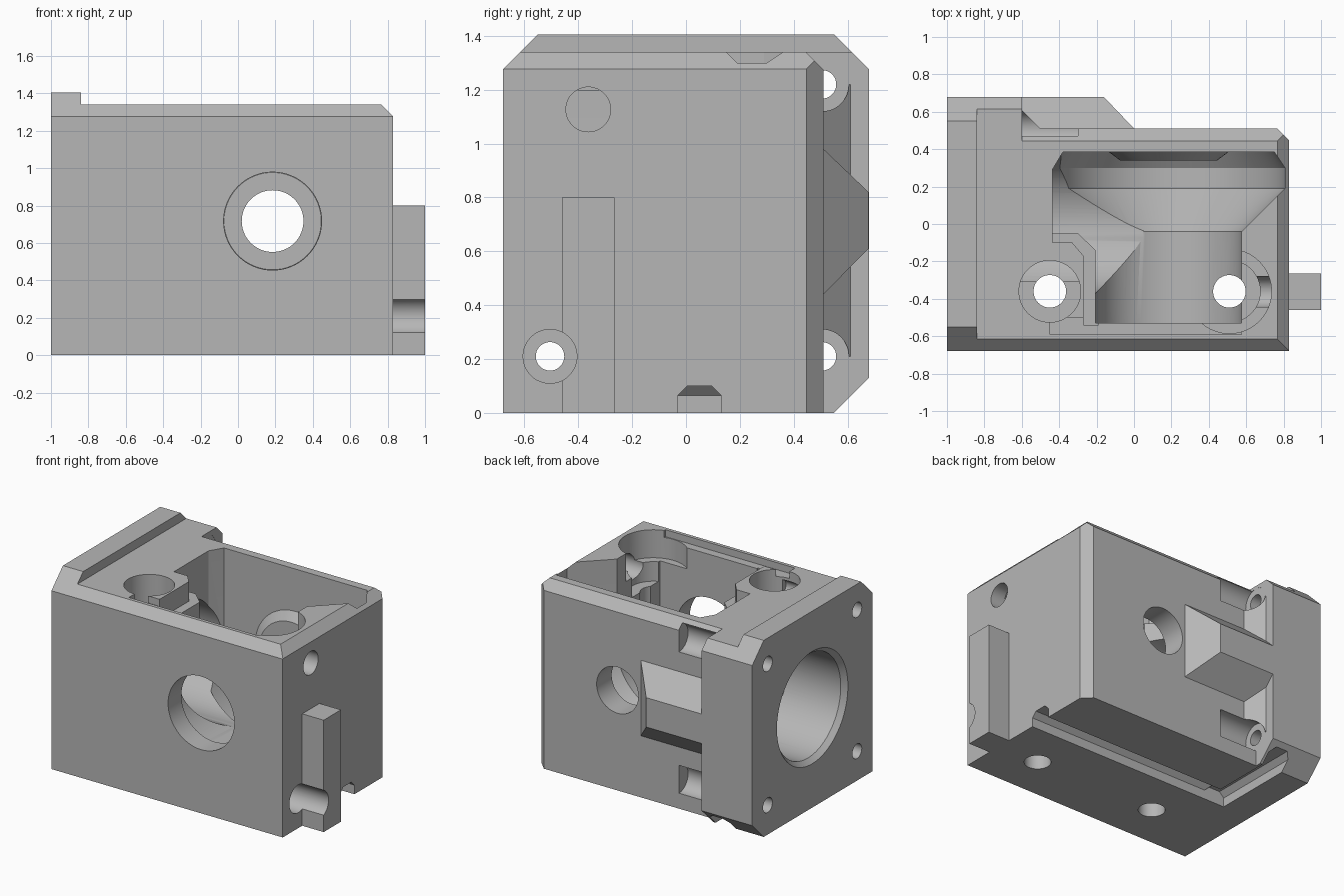
import bpy, bmesh, math
from mathutils import Vector

if "Cube" in bpy.data.objects:
    bpy.data.objects.remove(bpy.data.objects["Cube"], do_unlink=True)

grey = bpy.data.materials.new("plain grey")
grey.use_nodes = True
COLOUR = (0.47, 0.47, 0.47, 1)
grey.diffuse_color = COLOUR
grey.node_tree.nodes["Principled BSDF"].inputs["Base Color"].default_value = COLOUR


def place(axis, u, v, w):
    """Put section coordinates u, v and depth w along the named axis."""
    return Vector({"x": (w, u, v), "y": (u, w, v), "z": (u, v, w)}[axis])


def finish(name, bm):
    bmesh.ops.recalc_face_normals(bm, faces=bm.faces)
    mesh = bpy.data.meshes.new(name)
    bm.to_mesh(mesh)
    bm.free()
    mesh.materials.append(grey)
    obj = bpy.data.objects.new(name, mesh)
    bpy.context.collection.objects.link(obj)
    return obj


def skin(name, rings):
    """Join rings of points into a closed solid."""
    bm = bmesh.new()
    loops = [[bm.verts.new(p) for p in ring] for ring in rings]
    n = len(loops[0])
    for a, b in zip(loops, loops[1:]):
        for i in range(n):
            j = (i + 1) % n
            bm.faces.new((a[i], a[j], b[j], b[i]))
    bm.faces.new(loops[0])
    bm.faces.new(loops[-1])
    return finish(name, bm)


def prism(name, axis, pts, start, end):
    return skin(name, [[place(axis, u, v, w) for u, v in pts] for w in (start, end)])


def box(name, x, y, z):
    return prism(name, "z", [(x[0], y[0]), (x[1], y[0]), (x[1], y[1]), (x[0], y[1])], *z)


def lathe(name, axis, centre, profile, sides=64):
    """Revolve (radius, depth) pairs about an axis."""
    turn = [2 * math.pi * i / sides for i in range(sides)]
    return skin(name, [[place(axis, centre[0] + r * math.cos(t), centre[1] + r * math.sin(t), w)
                        for t in turn] for r, w in profile])


def combine(target, tool, operation):
    mod = target.modifiers.new(operation.lower(), "BOOLEAN")
    mod.operation = operation
    mod.solver = "EXACT"
    mod.object = tool
    with bpy.context.temp_override(object=target, active_object=target):
        bpy.ops.object.modifier_apply(modifier=mod.name)
    bpy.data.objects.remove(tool, do_unlink=True)


def add(tool):
    combine(housing, tool, "UNION")


def cut(tool):
    combine(housing, tool, "DIFFERENCE")


# Housing block with bevelled long top edges
FRONT, BACK, TOP, BEVEL = -0.68, 0.51, 1.34, 0.065
housing = prism("gearbox_housing", "x",
                [(FRONT, 0), (BACK, 0), (BACK, TOP - BEVEL), (BACK - BEVEL, TOP),
                 (FRONT + BEVEL, TOP), (FRONT, TOP - BEVEL)], -0.7, 0.83)

# Bevels on the right end
cut(prism("right_top_bevel", "y", [(0.765, 1.342), (0.9, 1.342), (0.9, 1.207)], -1, 1))
cut(prism("right_back_bevel", "z", [(0.765, 0.512), (0.9, 0.512), (0.9, 0.377)], -1, 2))

# Mounting flange, with a raised ridge at the outer end
def flange(name, height, start, end):
    c = height - 1.275
    return prism(name, "x", [(-0.68, 0), (0.55, 0), (0.68, 0.13), (0.68, 1.275),
                             (0.68 - c, height), (-0.68 + c, height), (-0.68, 1.275)], start, end)

add(flange("flange", TOP, -0.9, -0.6))
add(flange("flange_ridge", 1.405, -1, -0.84))

# Flange fillet and tapered rib on the back
add(prism("flange_fillet", "z", [(-0.62, 0.63), (-0.62, 0.49), (-0.48, 0.49)], 0.21, 1.22))
add(skin("back_rib", [[(-0.65, y, z0), (x, y, z0), (x, y, z1), (-0.65, y, z1)]
                      for x, y, z0, z1 in ((0.01, 0.5, 0.43, 0.99), (-0.16, 0.678, 0.61, 0.82))]))

# Guide rail on the right end
add(box("guide_rail", (0.8, 1), (-0.46, -0.265), (0, 0.8)))

# Stepped gear chamber around the cross shaft
SHAFT = (0.185, 0.717)
cut(lathe("gear_chamber", "y", SHAFT,
          [(0.39, -0.53), (0.39, -0.04), (0.622, 0.19), (0.622, 0.3), (0.565, 0.385)], 96))

# Opening in the top, straight down to the shaft height
cut(prism("top_opening", "z",
          [(-0.437, -0.05), (-0.437, 0.29), (-0.38, 0.385), (0.75, 0.385), (0.807, 0.3),
           (0.807, 0.19), (0.575, -0.04), (0.575, -0.53), (-0.205, -0.53),
           (-0.205, -0.14), (-0.3, -0.05)], SHAFT[1], 1.6))
cut(box("front_lip_slot", (-0.45, 0.575), (-0.59, -0.5), (1.29, 1.6)))
cut(prism("opening_corner", "z", [(-0.437, -0.1), (-0.33, -0.1), (-0.27, -0.17),
                                  (-0.27, -0.54), (-0.19, -0.54), (-0.19, 0), (-0.437, 0)],
          1.2, 1.6))

# Motor bore through the flange
cut(lathe("motor_bore", "x", (0, 0.715),
          [(0.41, -1.01), (0.37, -0.965), (0.37, 0.05)], 96))

# Bearing seat in front, boss and shaft hole at the back
cut(lathe("bearing_seat", "y", SHAFT, [(0.262, -0.8), (0.262, -0.4)]))
add(lathe("shaft_boss", "y", SHAFT, [(0.26, 0.34), (0.32, 0.385), (0.32, 0.42)]))
cut(lathe("shaft_hole", "y", SHAFT, [(0.165, 0.2), (0.165, 0.8)]))

# Vertical screw holes with counterbores
for x, floor in ((-0.45, 0.92), (0.51, 1.0)):
    cut(lathe("vertical_hole", "z", (x, -0.36), [(0.087, -0.1), (0.087, 1.5)]))
    cut(lathe("vertical_counterbore", "z", (x, -0.36), [(0.165, floor), (0.165, 1.5)]))
cut(lathe("wide_counterbore", "z", (0.51, -0.36), [(0.225, 1.14), (0.225, 1.5)]))

# Flange screw holes
for y in (-0.505, 0.505):
    for z in (0.21, 1.22):
        cut(lathe("flange_hole", "x", (y, z), [(0.053, -1.1), (0.053, -0.4)], 32))
for z in (0.21, 1.22):
    cut(lathe("back_counterbore", "x", (0.505, z), [(0.1, -0.601), (0.1, -0.3)], 48))
cut(lathe("long_counterbore", "x", (-0.505, 0.21), [(0.1, -0.56), (0.1, 1.1)], 48))
cut(lathe("access_hole", "x", (-0.363, 1.127), [(0.083, 0.5), (0.083, 1)], 48))

# Bent cable groove under the base
def groove(centre):
    return [(centre - 0.08, -0.1), (centre + 0.08, -0.1), (centre + 0.08, 0.065),
            (centre + 0.045, 0.1), (centre - 0.045, 0.1), (centre - 0.08, 0.065)]

cut(prism("groove_along", "x", groove(0.05), -0.7, 0.95))
cut(prism("groove_across", "y", groove(-0.7), -0.03, 0.8))

# Smooth the round walls and keep the edges sharp
bpy.ops.object.select_all(action="DESELECT")
housing.select_set(True)
bpy.context.view_layer.objects.active = housing
bpy.ops.object.shade_smooth_by_angle(angle=math.radians(25))
